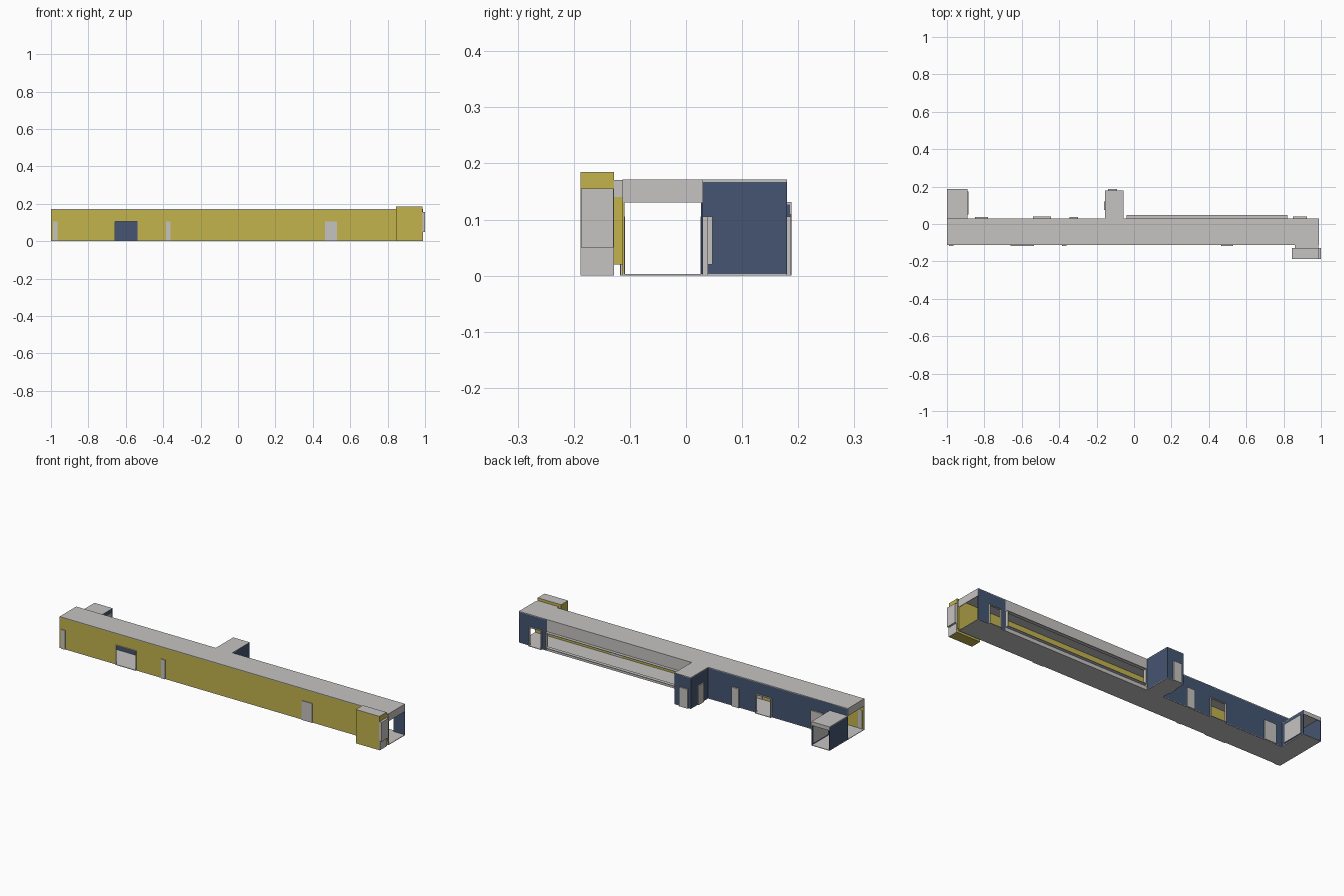
import bpy, bmesh

if "Cube" in bpy.data.objects:
    bpy.data.objects.remove(bpy.data.objects["Cube"])


def material(name, rgb):
    m = bpy.data.materials.new(name)
    m.diffuse_color = (*rgb, 1)
    m.use_nodes = True
    m.node_tree.nodes["Principled BSDF"].inputs["Base Color"].default_value = m.diffuse_color
    return m


GREY = material("light grey", (0.56, 0.55, 0.54))
YELLOW = material("mustard yellow", (0.54, 0.455, 0.075))
NAVY = material("navy blue", (0.058, 0.09, 0.165))
T = 0.003  # sheet thickness


def boxes(name, mat, parts):
    """One object from boxes given as (x0, x1, y0, y1, z0, z1)."""
    bm = bmesh.new()
    for x0, x1, y0, y1, z0, z1 in parts:
        vs = bmesh.ops.create_cube(bm, size=1)["verts"]
        for v in vs:
            v.co.x = x0 if v.co.x < 0 else x1
            v.co.y = y0 if v.co.y < 0 else y1
            v.co.z = z0 if v.co.z < 0 else z1
    me = bpy.data.meshes.new(name)
    bm.to_mesh(me)
    bm.free()
    me.materials.append(mat)
    ob = bpy.data.objects.new(name, me)
    bpy.context.collection.objects.link(ob)
    return ob


def wall_x(name, mat, x0, x1, y0, z0, z1, holes=()):
    """Wall along x, with openings (start, end, top) standing on the floor."""
    parts, x = [], x0
    for a, b, top in holes:
        parts += [(x, a, y0, y0 + T, z0, z1), (a, b, y0, y0 + T, top, z1)]
        x = b
    parts.append((x, x1, y0, y0 + T, z0, z1))
    return boxes(name, mat, parts)


def sleeve(name, a, b, y0, y1, top):
    """Thin lining around a doorway."""
    boxes(name, GREY, [(a, a + T, y0, y1, 0, top), (b - T, b, y0, y1, 0, top),
                       (a, b, y0, y1, top - T, top), (a, b, y0, y1, 0, T)])


F, B = -0.113, 0.030      # corridor front and back planes
R = 0.99                  # corridor right end
MX0, MX1, MY = -0.155, -0.055, 0.18   # middle bay
LX, LY, LZ = -0.89, 0.188, 0.13       # low left bay

# Floors and roofs
boxes("floor", GREY, [(-1, R, F, B, 0, T), (MX0, MX1, B, MY, 0, T),
                      (-1, LX, B, LY, 0, T)])
boxes("corridor_roof", GREY, [(-1, R, F, B, 0.17 - T, 0.171),
                              (MX0, MX1, B, MY, 0.17 - T, 0.171)])
boxes("left_bay_roof", GREY, [(-1, LX, B, LY, LZ - T, LZ + 0.001)])

# Headers above the open ends
boxes("end_headers", GREY, [(R - T, R, F, B, 0.13, 0.17), (-1, T - 1, F, B, 0.13, 0.17),
                            (-1, LX, LY - T, LY, 0.11, LZ)])

# Front wall and its wide opening
wall_x("front_wall", YELLOW, -1, R, F, 0, 0.17, [(-0.66, -0.535, 0.108)])
sleeve("front_opening_lining", -0.66, -0.535, F - 0.005, F + T, 0.108)

# Back wall, left and right of the long window
wall_x("back_wall_left", NAVY, LX, MX0, B - T, 0, 0.17, [(-0.54, -0.445, 0.105)])
boxes("back_wall_over_bay", NAVY, [(-1, LX, B - T, B, LZ, 0.17)])
sleeve("back_opening_lining", -0.54, -0.445, B - T, B + 0.009, 0.105)
wall_x("back_wall_right", NAVY, 0.82, R, B - T, 0, 0.17, [(0.85, 0.925, 0.105)])
sleeve("right_opening_lining", 0.85, 0.925, B - T, B + 0.009, 0.105)

# Long window: header, curb and projecting frame
boxes("window_header", GREY, [(MX1, 0.82, B - T, B, 0.105, 0.17)])
boxes("window_curb", GREY, [(MX1, 0.82, B - T, B, 0, 0.02)])
boxes("window_frame", GREY, [(-0.04, 0.82, B - T, 0.047, 0.102, 0.105),
                             (-0.04, 0.82, B - T, 0.047, 0.02, 0.023),
                             (-0.04, -0.036, B - T, 0.047, 0.02, 0.105),
                             (0.816, 0.82, B - T, 0.047, 0.02, 0.105)])

# Middle bay and low left bay walls
boxes("middle_bay_walls", NAVY, [(MX0, MX0 + T, B, MY, 0, 0.17),
                                 (MX1 - T, MX1, B, MY, 0, 0.17),
                                 (MX0, MX1, MY - T, MY, 0, 0.17)])
boxes("left_bay_walls", NAVY, [(-1, T - 1, B, LY, 0, LZ), (LX - T, LX, B, LY, 0, LZ)])

# Door plates
for i, (a, b) in enumerate([(-0.99, -0.965), (-0.385, -0.36), (0.465, 0.53)]):
    boxes(f"front_door_{i}", GREY, [(a, b, F - 0.004, F + T + 0.001, 0, 0.105)])
for i, (a, b) in enumerate([(-0.85, -0.78), (-0.345, -0.3)]):
    boxes(f"back_door_{i}", GREY, [(a, b, B - T - 0.001, B + 0.007, 0, 0.105)])
boxes("middle_bay_back_door", GREY, [(-0.14, -0.09, MY - T - 0.001, 0.187, 0, 0.105)])
boxes("middle_bay_side_door", GREY, [(MX0 - 0.006, MX0 + T + 0.001, 0.075, 0.12, 0, 0.105)])
boxes("left_bay_side_door", GREY, [(LX - T - 0.001, LX + 0.005, 0.05, 0.175, 0.01, 0.11)])

# Tall front annex with grey end panels
boxes("annex", YELLOW, [(0.845, 0.987, -0.188, -0.128, 0, 0.184)])
boxes("annex_link", YELLOW, [(0.86, 0.985, -0.128, F, 0.02, 0.14)])
boxes("annex_link_roof", GREY, [(0.86, 0.986, -0.128, F, 0.14, 0.17)])
boxes("annex_roof", GREY, [(0.845, 0.987, -0.188, -0.128, 0.184, 0.185)])
boxes("annex_end_panel", GREY, [(0.986, 0.99, -0.188, -0.128, 0, 0.155)])
boxes("annex_end_window", GREY, [(0.99, 1.0, -0.187, -0.129, 0.05, 0.155)])
